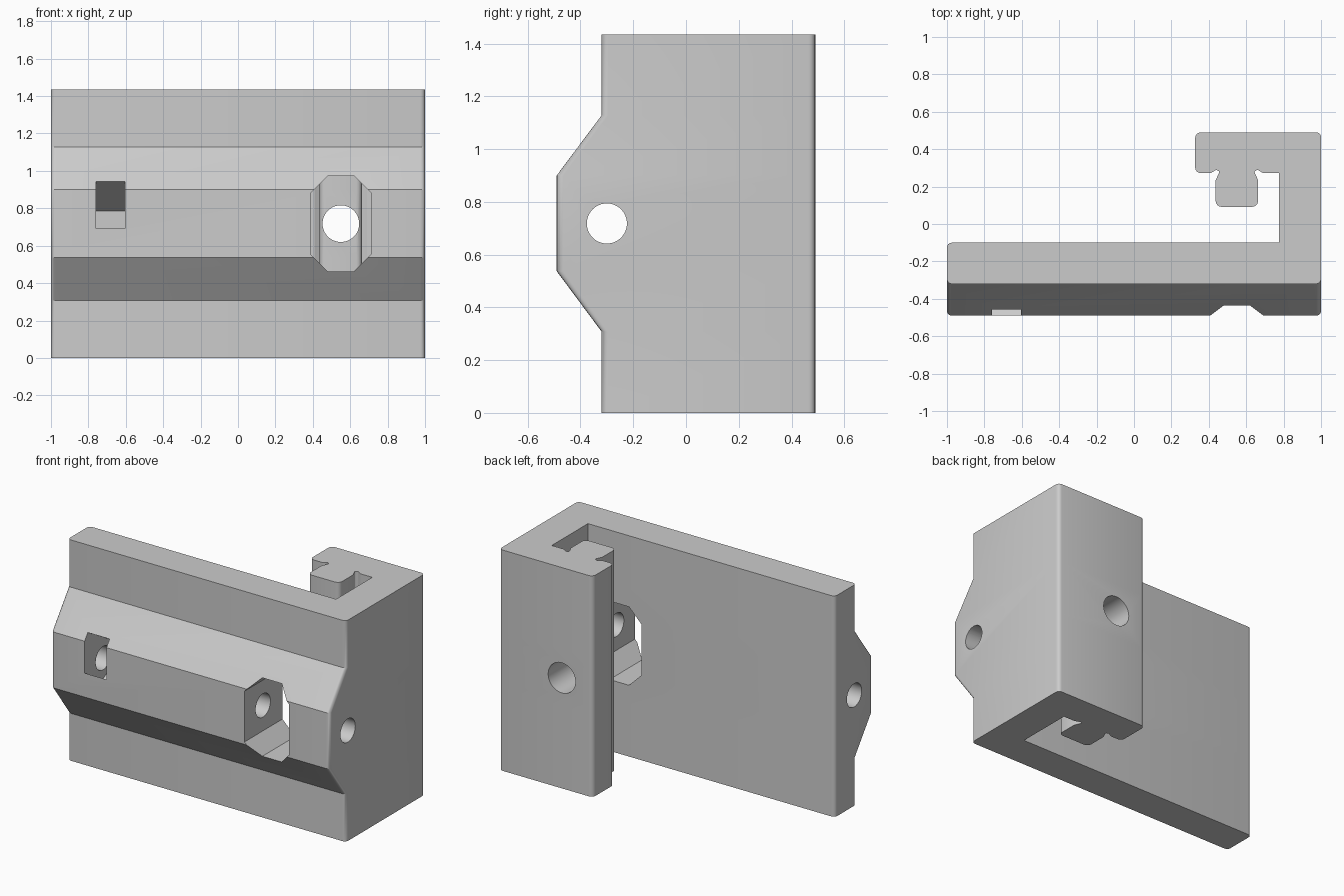
import bpy, bmesh, math
from mathutils import Vector, Matrix

cube = bpy.data.objects.get("Cube")
if cube:
    bpy.data.objects.remove(cube, do_unlink=True)

MID_Z = 0.718      # height of all the bores
SLIDE_X = 0.55     # centre line of the rail and its window

grey = bpy.data.materials.new("light grey plastic")
grey.use_nodes = True
colour = (0.6, 0.6, 0.6, 1)
grey.diffuse_color = colour
grey.node_tree.nodes["Principled BSDF"].inputs["Base Color"].default_value = colour


def rounded(corners, steps=4):
    """Outline from (x, y, radius) corners with arcs at rounded ones."""
    out = []
    for i, (x, y, r) in enumerate(corners):
        p = Vector((x, y))
        if not r:
            out.append(p)
            continue
        a = (Vector(corners[i - 1][:2]) - p).normalized()
        b = (Vector(corners[(i + 1) % len(corners)][:2]) - p).normalized()
        half = a.angle(b) / 2
        centre = p + (a + b).normalized() * r / math.sin(half)
        start, end = p + a * r / math.tan(half), p + b * r / math.tan(half)
        u, v = start - centre, end - centre
        sweep = u.angle(v)
        for k in range(steps + 1):
            t = k / steps
            out.append(centre + (u * math.sin((1 - t) * sweep)
                                 + v * math.sin(t * sweep)) / math.sin(sweep))
    return out


def loft(name, rings):
    """Closed solid through matching rings of points."""
    bm = bmesh.new()
    loops = [[bm.verts.new(p) for p in ring] for ring in rings]
    n = len(loops[0])
    for low, high in zip(loops, loops[1:]):
        for i in range(n):
            j = (i + 1) % n
            bm.faces.new((low[i], low[j], high[j], high[i]))
    bm.faces.new(loops[0][::-1])
    bm.faces.new(loops[-1])
    bmesh.ops.recalc_face_normals(bm, faces=bm.faces)
    mesh = bpy.data.meshes.new(name)
    bm.to_mesh(mesh)
    bm.free()
    obj = bpy.data.objects.new(name, mesh)
    bpy.context.collection.objects.link(obj)
    mesh.materials.append(grey)
    return obj


def along_x(name, outline, x0, x1):
    return loft(name, [[(x, y, z) for y, z in outline] for x in (x0, x1)])


def along_y(name, outline, y0, y1):
    return loft(name, [[(x, y, z) for x, z in outline] for y in (y0, y1)])


def circle(u, v, r, n=48):
    return [(u + r * math.cos(math.tau * k / n), v + r * math.sin(math.tau * k / n))
            for k in range(n)]


# Plan outline: front plate, side wall, back flange with the inner rail
rail_left = [(0.41, 0.272, 0), (0.44, 0.29, 0.008), (0.457, 0.28, 0.006),
             (0.437, 0.235, 0), (0.437, 0.092, 0.03)]
rail_right = [(2 * SLIDE_X - x, y, r) for x, y, r in reversed(rail_left)]
plan = rounded([(-1, -0.32, 0.025), (1, -0.32, 0.025), (1, 0.49, 0.025),
                (0.327, 0.49, 0.03), (0.327, 0.272, 0.03)]
               + rail_left + rail_right
               + [(0.775, 0.272, 0), (0.775, -0.1, 0), (-1, -0.1, 0.025)])

# Body: the front edge swells out into a ridge at mid height
levels = [(0, 0), (0.308, 0), (0.537, 0.17), (0.9, 0.17), (1.128, 0), (1.435, 0)]
body = loft("bracket_body", [
    [(x, y - (swell if y < -0.2 else 0), z) for x, y in plan]
    for z, swell in levels])

# Window with cut corners in front of the rail
w, h, cut = 0.16, 0.255, 0.09
window = [(SLIDE_X + sx * a, MID_Z + sz * b)
          for sx, sz, pair in ((1, 1, 0), (-1, 1, 1), (-1, -1, 0), (1, -1, 1))
          for a, b in ([(w, h - cut), (w - cut, h)][::-1 if pair else 1])]

# Six-sided nut pocket, open along a rising channel to the front
nut_y, nut_r = -0.30, 0.135
flat = nut_r * math.cos(math.pi / 6)
run = Vector((-math.cos(math.pi / 6), 0.5)) * 0.5
top = Vector((nut_y + flat, MID_Z + nut_r / 2))
bottom = Vector((nut_y, MID_Z - nut_r))
pocket = [top, top + run, bottom + run, bottom, (nut_y + flat, MID_Z - nut_r / 2)]

cutters = [
    along_y("window_cutter", window, -0.7, 0.0),
    along_x("nut_pocket_cutter", pocket, -0.76, -0.603),
    along_x("long_bore_cutter", circle(nut_y, MID_Z, 0.076), -1.2, 1.2),
    along_y("rail_bore_cutter", circle(SLIDE_X, MID_Z, 0.098), 0.0, 0.7),
]

bpy.ops.object.select_all(action="DESELECT")
bpy.context.view_layer.objects.active = body
body.select_set(True)
for cutter in cutters:
    cutter.hide_render = True
    mod = body.modifiers.new(cutter.name, "BOOLEAN")
    mod.operation = "DIFFERENCE"
    mod.solver = "EXACT"
    mod.object = cutter
    bpy.ops.object.modifier_apply(modifier=mod.name)
for cutter in cutters:
    bpy.data.objects.remove(cutter, do_unlink=True)

bpy.ops.object.shade_smooth_by_angle(angle=math.radians(30))
